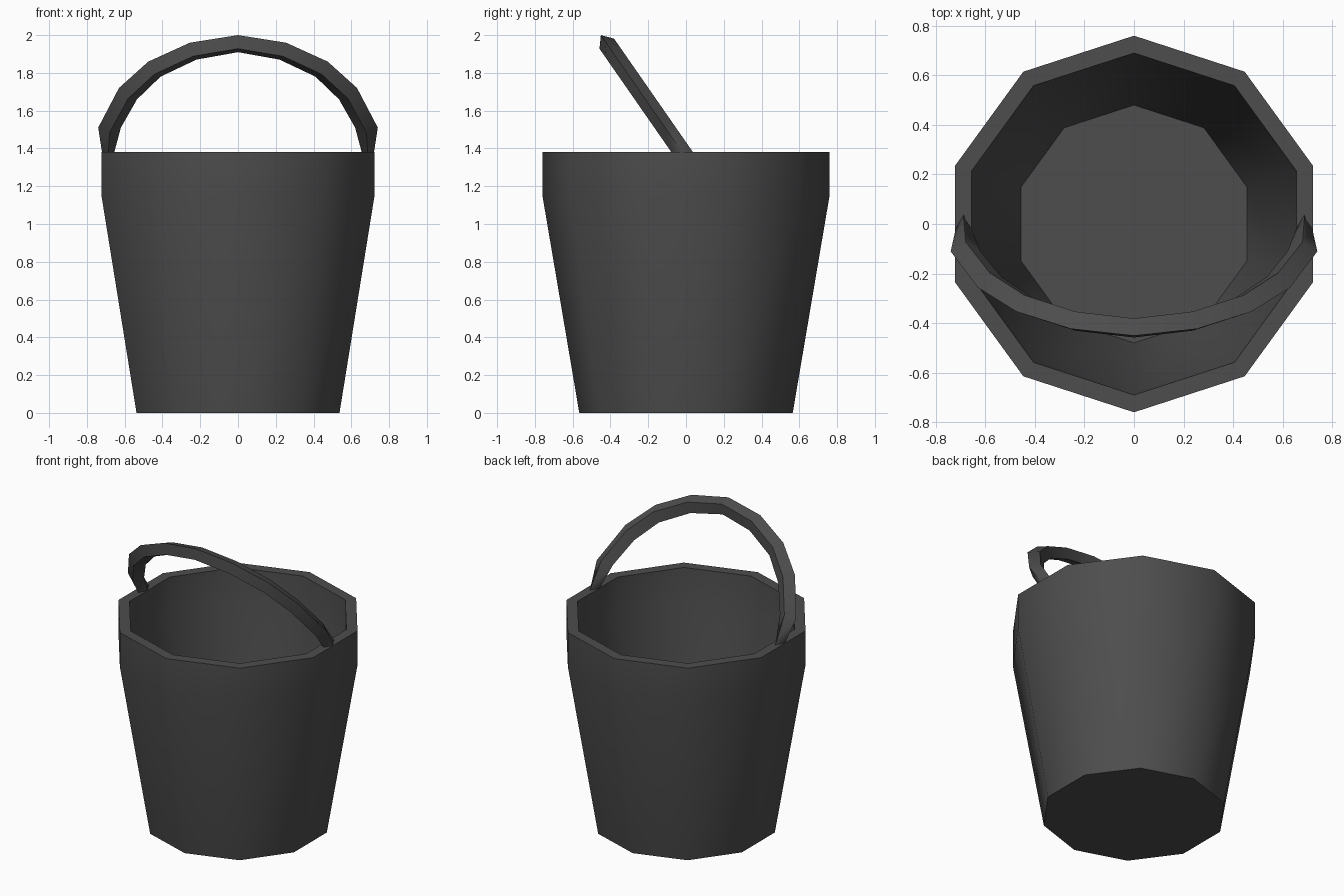
import bpy, math

if "Cube" in bpy.data.objects:
    bpy.data.objects.remove(bpy.data.objects["Cube"])

# one dark grey plastic for everything
grey = bpy.data.materials.new("dark grey")
grey.diffuse_color = (0.075, 0.075, 0.075, 1)
grey.use_nodes = True
grey.node_tree.nodes["Principled BSDF"].inputs["Base Color"].default_value = grey.diffuse_color


def loft(name, rings, cap_start=True, cap_end=True):
    """Skin a list of equal-length closed rings of points."""
    n = len(rings[0])
    verts = [p for ring in rings for p in ring]
    faces = []
    for i in range(len(rings) - 1):
        for j in range(n):
            k = (j + 1) % n
            faces.append((i * n + j, i * n + k, (i + 1) * n + k, (i + 1) * n + j))
    if cap_start:
        faces.append(tuple(reversed(range(n))))
    if cap_end:
        faces.append(tuple(range((len(rings) - 1) * n, len(rings) * n)))
    mesh = bpy.data.meshes.new(name)
    mesh.from_pydata(verts, [], faces)
    mesh.materials.append(grey)
    mesh.shade_smooth()
    mesh.set_sharp_from_angle(angle=math.radians(60))
    obj = bpy.data.objects.new(name, mesh)
    bpy.context.collection.objects.link(obj)
    return obj


# bucket: ten-sided, outer wall up, rim, inner wall down to the floor
SIDES = 10
profile = [(0.565, 0), (0.76, 1.15), (0.76, 1.38),
           (0.69, 1.38), (0.68, 1.15), (0.48, 0.08)]


def ring(r, z):
    return [(r * math.cos(a), r * math.sin(a), z)
            for a in (math.pi / 2 + math.tau * i / SIDES for i in range(SIDES))]


loft("bucket", [ring(r, z) for r, z in profile])

# handle: diamond-section hoop leaning to the front, tapering into the wall
# half of the hoop as (outer x, outer height, inner x, inner height)
half = [(0.705, -0.06, 0.67, -0.06), (0.72, 0, 0.655, 0),
        (0.74, 0.159, 0.62, 0.159), (0.63, 0.415, 0.535, 0.341),
        (0.475, 0.585, 0.41, 0.488), (0.255, 0.707, 0.22, 0.598)]
crown = [(0, 0.756, 0, 0.646)]
path = half + crown + [(-a, b, -c, d) for a, b, c, d in reversed(half)]
S, C, W = 0.57, 0.82, 0.047


def tilt(x, h, w):
    return (x, -0.02 - S * h + C * w, 1.38 + C * h + S * w)


def section(ox, oh, ix, ih):
    mx, mh = (ox + ix) / 2, (oh + ih) / 2
    return [tilt(ox, oh, 0), tilt(mx, mh, W), tilt(ix, ih, 0), tilt(mx, mh, -W)]


handle = loft("handle", [section(*p) for p in path])

# make all normals point outward
import bmesh
for obj in bpy.data.objects:
    bm = bmesh.new()
    bm.from_mesh(obj.data)
    bmesh.ops.recalc_face_normals(bm, faces=bm.faces)
    bm.to_mesh(obj.data)
    bm.free()
